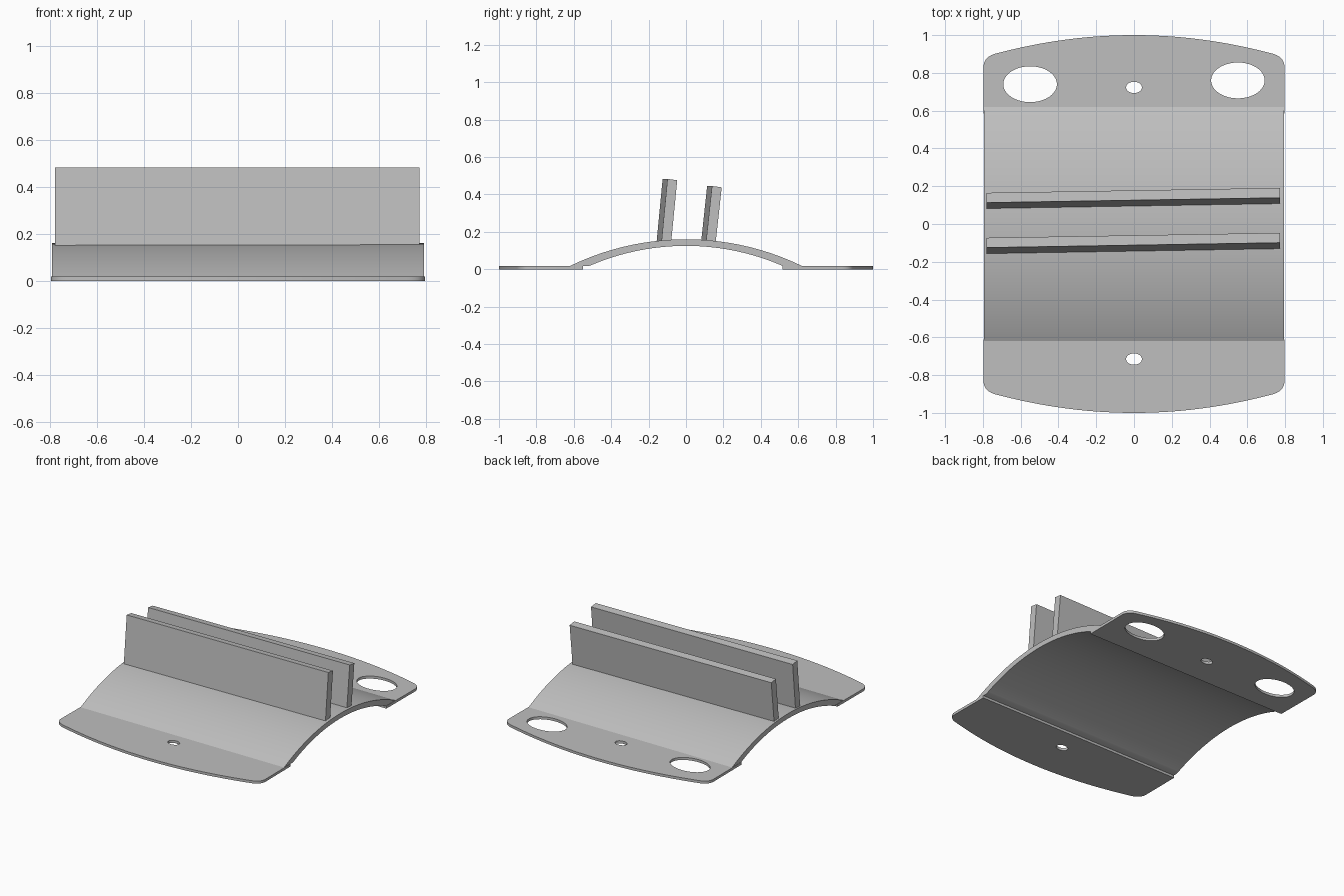
import bpy, bmesh, math
from mathutils import Vector

cube = bpy.data.objects.get("Cube")
if cube:
    bpy.data.objects.remove(cube, do_unlink=True)

GREY = (0.52, 0.52, 0.52, 1)
grey = bpy.data.materials.new("plain grey")
grey.use_nodes = True
grey.diffuse_color = GREY
grey.node_tree.nodes["Principled BSDF"].inputs["Base Color"].default_value = GREY


def finish(name, bm):
    bmesh.ops.recalc_face_normals(bm, faces=bm.faces)
    mesh = bpy.data.meshes.new(name)
    bm.to_mesh(mesh)
    bm.free()
    mesh.materials.append(grey)
    mesh.shade_smooth()
    mesh.set_sharp_from_angle(angle=math.radians(30))
    ob = bpy.data.objects.new(name, mesh)
    bpy.context.collection.objects.link(ob)
    return ob


def extrude(name, loops, offset):
    """Fill the outline, leaving inner loops open, and give it thickness."""
    bm = bmesh.new()
    edges = []
    for loop in loops:
        vs = [bm.verts.new(p) for p in loop]
        edges += [bm.edges.new((a, b)) for a, b in zip(vs, vs[1:] + vs[:1])]
    bmesh.ops.triangle_fill(bm, edges=edges, use_beauty=True)
    bmesh.ops.dissolve_limit(bm, angle_limit=0.01, verts=[], edges=bm.edges[:])
    res = bmesh.ops.extrude_face_region(bm, geom=bm.faces[:], use_keep_orig=True)
    moved = [g for g in res["geom"] if isinstance(g, bmesh.types.BMVert)]
    bmesh.ops.translate(bm, verts=moved, vec=offset)
    return finish(name, bm)


def ellipse(x, y, rx, ry, n=40):
    return [(x + rx * math.cos(math.tau * i / n), y + ry * math.sin(math.tau * i / n), 0)
            for i in range(n)]


# End plates: bowed outer edge, rounded corners, round openings
def end_plate(name, side, inner, holes):
    def bow(x):
        return 1 - 0.183 * x * x
    half = [(0.795, inner), (0.797, 0.83)]
    start, corner, end = Vector((0.797, 0.83)), Vector((0.797, 0.89)), Vector((0.72, bow(0.72)))
    for i in range(1, 9):
        t = i / 8
        half.append(tuple((1 - t) ** 2 * start + 2 * t * (1 - t) * corner + t * t * end))
    half += [(x, bow(x)) for x in [0.72 * (1 - i / 14) for i in range(1, 14)]]
    outline = half + [(0, 1)] + [(-x, y) for x, y in reversed(half)]
    loops = [[(x, side * y, 0) for x, y in outline]]
    loops += [ellipse(*h) for h in holes]
    return extrude(name, loops, (0, 0, 0.018))


end_plate("front_plate", -1, 0.55, [(0, -0.715, 0.042, 0.03)])
end_plate("back_plate", 1, 0.515, [(0, 0.723, 0.042, 0.03),
                                   (-0.55, 0.74, 0.142, 0.095),
                                   (0.55, 0.76, 0.142, 0.095)])


# Arched bridge between the plates
def arc(half_width, low, high, n=48):
    rise = high - low
    r = (half_width ** 2 + rise ** 2) / (2 * rise)
    a = math.asin(half_width / r)
    return [(r * math.sin(t), high - r + r * math.cos(t))
            for t in [a * (2 * i / n - 1) for i in range(n + 1)]]


upper = arc(0.62, 0.0175, 0.16)
lower = arc(0.52, 0.0165, 0.125)
bm = bmesh.new()
rows = []
for x in (-0.793, 0.793):
    rows.append([[bm.verts.new((x, y, z)) for y, z in line] for line in (upper, lower)])
(ul, ll), (ur, lr) = rows
for a, b in ((ul, ur), (ll, lr), (ul, ll), (ur, lr)):
    for i in range(len(a) - 1):
        bm.faces.new((a[i], a[i + 1], b[i + 1], b[i]))
for k in (0, -1):
    bm.faces.new((ul[k], ur[k], lr[k], ll[k]))
finish("arched_bridge", bm)


# Two leaning fins, slightly turned across the arch
def fin(name, y_left, y_right, top):
    lean, thick, low = 0.033, 0.052, 0.138
    bm = bmesh.new()
    rings = []
    for x, y in ((-0.78, y_left), (0.773, y_right)):
        rings.append([bm.verts.new((x, y + dy, z)) for dy, z in (
            (0, low), (thick, low), (thick + lean, top - 0.007), (lean, top))])
    a, b = rings
    bm.faces.new(a)
    bm.faces.new(b)
    for i in range(4):
        j = (i + 1) % 4
        bm.faces.new((a[i], a[j], b[j], b[i]))
    finish(name, bm)


fin("front_fin", -0.158, -0.132, 0.483)
fin("back_fin", 0.08, 0.106, 0.445)
